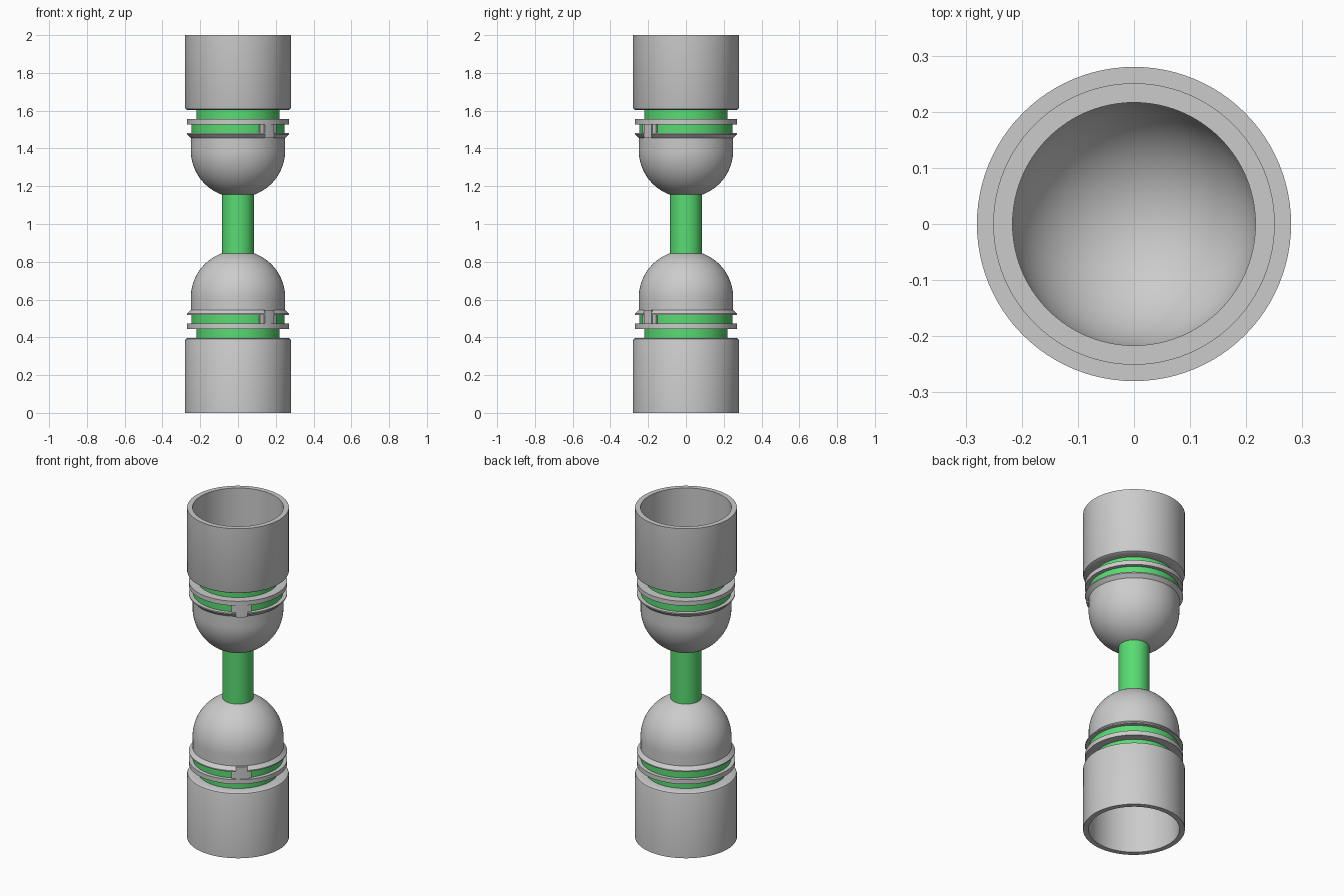
import bpy, bmesh, math

if "Cube" in bpy.data.objects:
    bpy.data.objects.remove(bpy.data.objects["Cube"])

def material(name, rgb):
    m = bpy.data.materials.new(name)
    m.diffuse_color = (*rgb, 1)
    m.use_nodes = True
    m.node_tree.nodes["Principled BSDF"].inputs["Base Color"].default_value = m.diffuse_color
    return m

GREY = material("light grey", (0.60, 0.60, 0.60))
GREEN = material("green", (0.10, 0.71, 0.17))

def lathe(name, profile, mat, a0=0.0, a1=360.0, flip=False):
    """Revolve a closed (r, z) outline; partial turns get end caps. flip mirrors about z = 1."""
    full = a1 - a0 >= 360
    n = 96 if full else max(4, round((a1 - a0) / 3.75))
    bm = bmesh.new()
    rings = []
    for i in range(n if full else n + 1):
        a = math.radians(a0 + (a1 - a0) * i / n)
        ring, pole = [], {}
        for r, z in profile:
            z = 2 - z if flip else z
            ring.append(bm.verts.new((r * math.cos(a), r * math.sin(a), z)))
        rings.append(ring)
    k = len(profile)
    for i in range(n):
        p, q = rings[i], rings[(i + 1) % len(rings)]
        for j in range(k):
            bm.faces.new((p[j], q[j], q[(j + 1) % k], p[(j + 1) % k]))
    if not full:
        bm.faces.new(rings[0])
        bm.faces.new(rings[-1])
    bmesh.ops.remove_doubles(bm, verts=bm.verts, dist=1e-5)
    bmesh.ops.recalc_face_normals(bm, faces=bm.faces)
    me = bpy.data.meshes.new(name)
    bm.to_mesh(me)
    bm.free()
    me.materials.append(mat)
    ob = bpy.data.objects.new(name, me)
    bpy.context.collection.objects.link(ob)
    bpy.ops.object.select_all(action='DESELECT')
    ob.select_set(True)
    bpy.context.view_layer.objects.active = ob
    bpy.ops.object.shade_smooth_by_angle(angle=math.radians(30))
    return ob

def box(r0, r1, z0, z1):
    return [(r0, z0), (r1, z0), (r1, z1), (r0, z1)]

def arc(r, zc, t0, t1, n=20):
    return [(max(0.0, r * math.cos(t0 + (t1 - t0) * i / n)),
             zc + r * math.sin(t0 + (t1 - t0) * i / n)) for i in range(n + 1)]

POST = -50.5  # direction of the post, degrees from +x
for side, flip in (("lower", False), ("upper", True)):
    # open socket with an inner ledge
    lathe(side + "_socket", [(0.25, 0), (0.28, 0), (0.28, 0.383), (0.277, 0.391), (0.268, 0.396),
                             (0.218, 0.396), (0.218, 0.37), (0.25, 0.37)], GREY, flip=flip)
    # coloured neck with a grey lining
    lathe(side + "_neck", box(0.2185, 0.221, 0.39, 0.45), GREEN, flip=flip)
    lathe(side + "_neck_lining", box(0.2165, 0.2185, 0.371, 0.46), GREY, flip=flip)
    # hollow dome
    half = math.pi / 2
    lathe(side + "_dome", [(0.22, 0.45), (0.24, 0.45), (0.24, 0.53), (0.25, 0.53)]
          + arc(0.25, 0.61, 0, half) + arc(0.22, 0.61, half, 0), GREY, flip=flip)
    # plain ring and sloped flange
    lathe(side + "_ring", box(0.219, 0.27, 0.445, 0.472), GREY, flip=flip)
    lathe(side + "_flange", [(0.235, 0.519), (0.27, 0.519), (0.27, 0.526), (0.25, 0.546),
                             (0.235, 0.546)], GREY, POST + 7, POST + 353, flip)
    # green band with a gap at the post
    lathe(side + "_band", box(0.235, 0.247, 0.470, 0.521), GREEN, POST + 12, POST + 348, flip)
    # post with wider backing
    lathe(side + "_post_backing", box(0.235, 0.257, 0.470, 0.521), GREY, POST - 12.5, POST + 12.5, flip)
    lathe(side + "_post", box(0.235, 0.264, 0.470, 0.546), GREY, POST - 7, POST + 7, flip)

# rod joining the two domes
lathe("connecting_rod", box(0.0, 0.085, 0.835, 1.165), GREEN)
